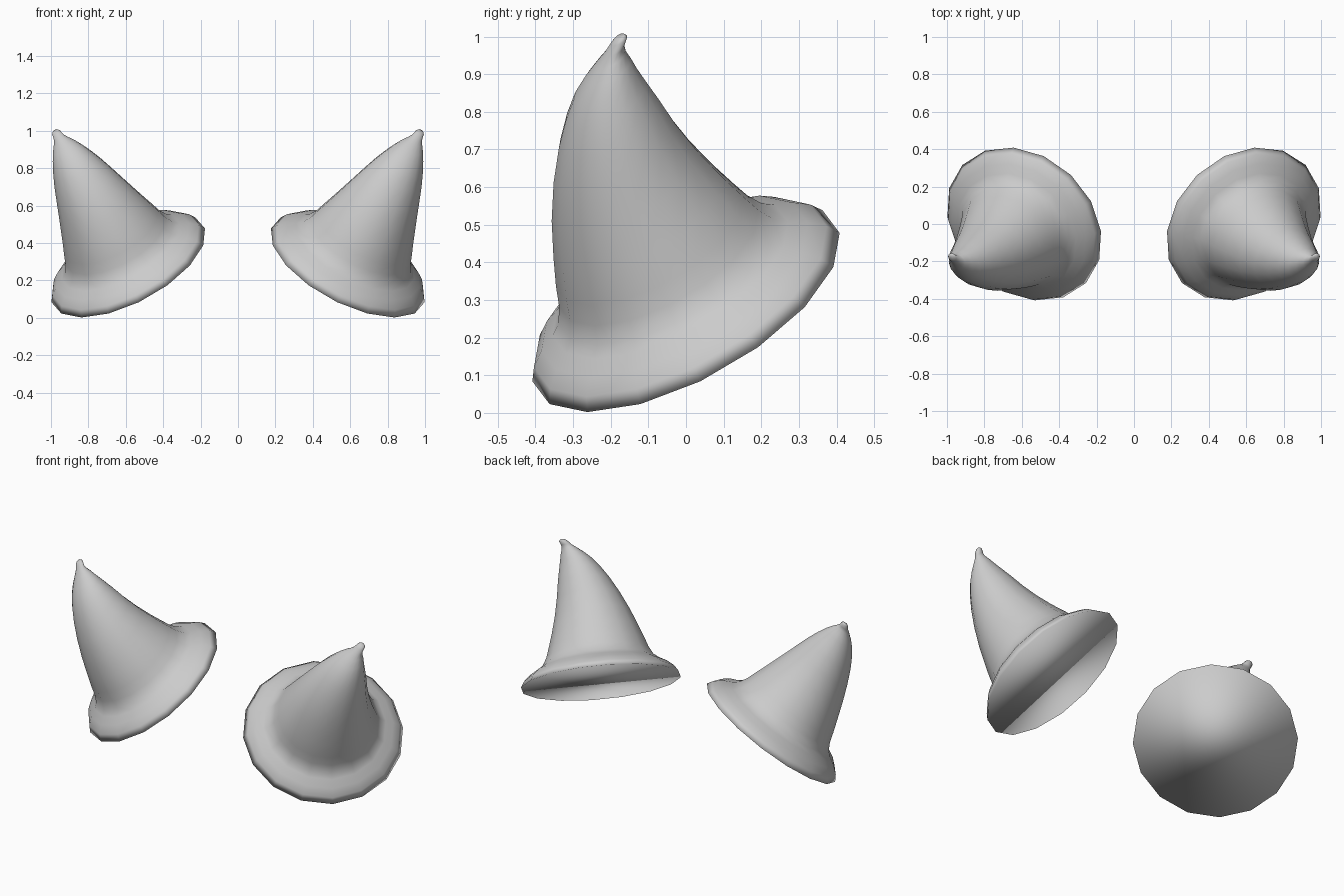
import bpy, bmesh
from math import sin, cos, tau
from mathutils import Vector

if "Cube" in bpy.data.objects:
    bpy.data.objects.remove(bpy.data.objects["Cube"])

SIDES = 16
CENTRE = Vector((0.587, 0, 0.281))              # middle of the flat base disc
AXIS = Vector((0.42, -0.44, 0.79)).normalized()  # direction the horn grows in
LEAN = Vector((0.24, 0.89, 0.38))                # direction the tip curls towards
LEAN = (LEAN - AXIS * LEAN.dot(AXIS)).normalized()
DOWNHILL = (AXIS * AXIS.z - Vector((0, 0, 1))).normalized()
ACROSS = AXIS.cross(DOWNHILL)

# Profile: height along axis, radius, sideways lean
PROFILE = [
    (0.0, 0.457, 0), (0.035, 0.435, 0), (0.07, 0.395, 0), (0.095, 0.35, 0),
    (0.12, 0.32, 0), (0.165, 0.296, 0), (0.22, 0.278, 0), (0.30, 0.25, 0.004),
    (0.40, 0.216, 0.014), (0.50, 0.181, 0.034), (0.586, 0.149, 0.06),
    (0.65, 0.12, 0.083), (0.70, 0.093, 0.106), (0.735, 0.069, 0.13),
    (0.763, 0.045, 0.152), (0.782, 0.03, 0.172), (0.803, 0.024, 0.197),
    (0.812, 0.014, 0.203),
]


def build_horn(name, side):
    bm = bmesh.new()
    rings = []
    for height, radius, lean in PROFILE:
        middle = CENTRE + AXIS * height + LEAN * lean
        ring = []
        for i in range(SIDES):
            a = tau * i / SIDES
            p = middle + radius * (DOWNHILL * cos(a) + ACROSS * sin(a))
            ring.append(bm.verts.new((p.x * side, p.y, p.z)))
        rings.append(ring)
    # side walls
    for low, high in zip(rings, rings[1:]):
        for i in range(SIDES):
            j = (i + 1) % SIDES
            bm.faces.new((low[i], low[j], high[j], high[i]))
    # flat base and blunt tip
    bm.faces.new(rings[0])
    bm.faces.new(rings[-1])
    bmesh.ops.recalc_face_normals(bm, faces=bm.faces)
    for face in bm.faces:
        face.smooth = True
    mesh = bpy.data.meshes.new(name)
    bm.to_mesh(mesh)
    bm.free()
    obj = bpy.data.objects.new(name, mesh)
    bpy.context.collection.objects.link(obj)
    return obj


# Mirrored pair
build_horn("right_horn", 1)
build_horn("left_horn", -1)
